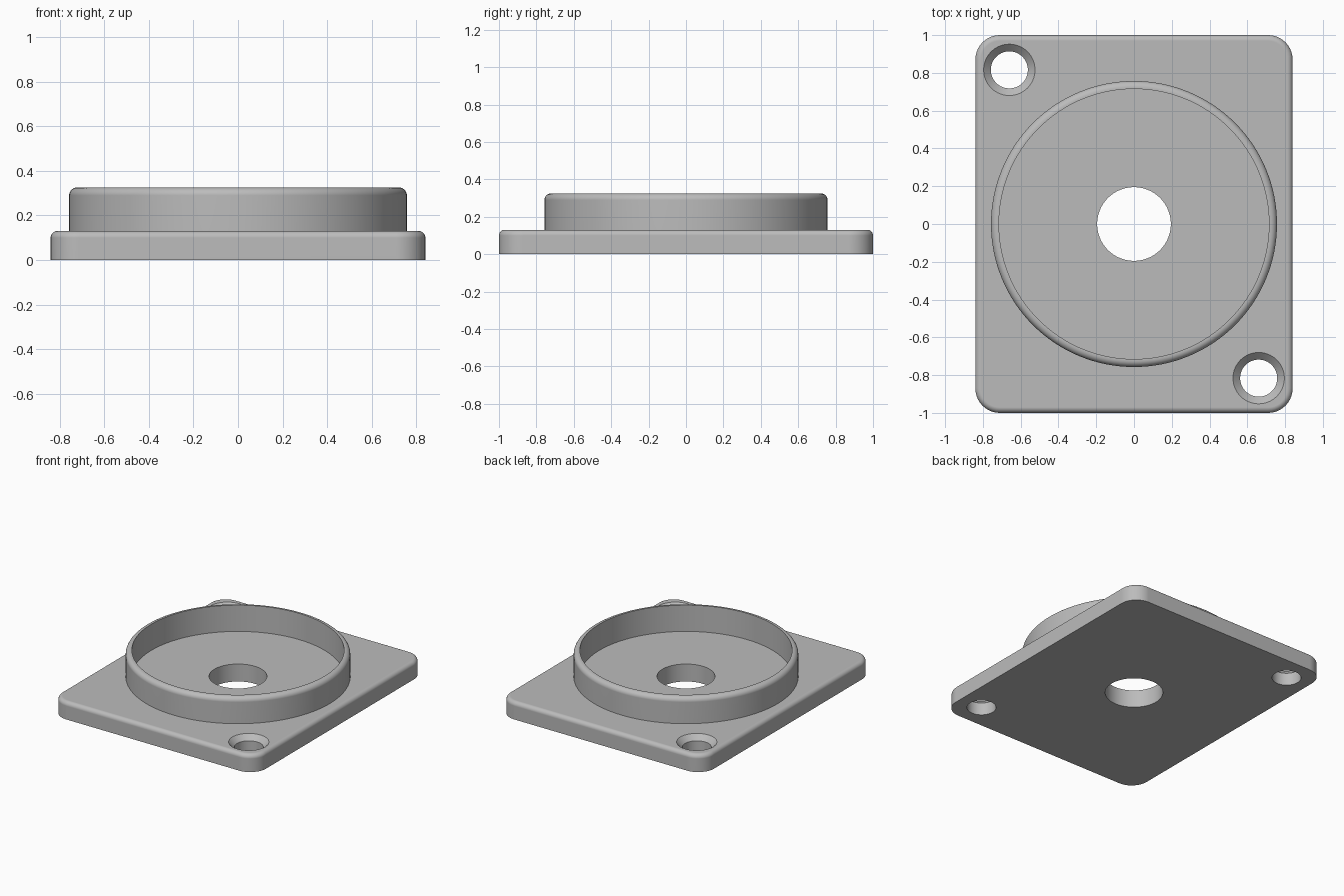
import bpy, bmesh
from math import sin, cos, pi

if "Cube" in bpy.data.objects:
    bpy.data.objects.remove(bpy.data.objects["Cube"])

grey = bpy.data.materials.new("plain grey")
grey.use_nodes = True
grey.diffuse_color = (0.5, 0.5, 0.5, 1)
grey.node_tree.nodes["Principled BSDF"].inputs["Base Color"].default_value = (0.5, 0.5, 0.5, 1)

HALF_X, HALF_Y, PLATE_TOP = 0.84, 1.0, 0.13
CORNER, FILLET = 0.13, 0.03
RING_OUT, RING_IN, RING_TOP = 0.757, 0.715, 0.325


def loft(name, loops, caps=True):
    """Skin a stack of equal-length loops, listed from bottom to top."""
    bm = bmesh.new()
    rows = [[bm.verts.new(p) for p in loop] for loop in loops]
    n = len(rows[0])
    for low, high in zip(rows, rows[1:]):
        for i in range(n):
            j = (i + 1) % n
            bm.faces.new((low[i], low[j], high[j], high[i]))
    if caps:
        bm.faces.new(rows[0][::-1])
        bm.faces.new(rows[-1])
    mesh = bpy.data.meshes.new(name)
    bm.to_mesh(mesh)
    bm.free()
    obj = bpy.data.objects.new(name, mesh)
    bpy.context.collection.objects.link(obj)
    mesh.materials.append(grey)
    return obj


def circle(r, z, x=0, y=0, n=96):
    return [(x + r * cos(2 * pi * i / n), y + r * sin(2 * pi * i / n), z) for i in range(n)]


def rounded_rectangle(inset, z, steps=10):
    points = []
    for k, (sx, sy) in enumerate([(1, 1), (-1, 1), (-1, -1), (1, -1)]):
        for i in range(steps + 1):
            a = (k + i / steps) * pi / 2
            points.append((sx * (HALF_X - CORNER) + (CORNER - inset) * cos(a),
                           sy * (HALF_Y - CORNER) + (CORNER - inset) * sin(a), z))
    return points


def fillet(r, top, steps=8):
    """Inset and height pairs of a quarter-round edge."""
    return [(r * (1 - cos(i / steps * pi / 2)), top - r * (1 - sin(i / steps * pi / 2)))
            for i in range(steps + 1)]


def activate(obj):
    bpy.ops.object.select_all(action='DESELECT')
    obj.select_set(True)
    bpy.context.view_layer.objects.active = obj


def cut(obj, cutter):
    mod = obj.modifiers.new("hole", 'BOOLEAN')
    mod.operation, mod.solver, mod.object = 'DIFFERENCE', 'EXACT', cutter
    activate(obj)
    bpy.ops.object.modifier_apply(modifier=mod.name)
    bpy.data.objects.remove(cutter)


# Base plate with rounded corners and a rounded top edge
plate = loft("base_plate", [rounded_rectangle(0, 0)]
             + [rounded_rectangle(d, z) for d, z in fillet(FILLET, PLATE_TOP)])

# Central through hole
cut(plate, loft("centre_cutter", [circle(0.195, -0.1), circle(0.195, 0.3)]))

# Two countersunk screw holes in opposite corners
for s in (1, -1):
    profile = [(0.098, -0.1), (0.098, 0.092), (0.136, PLATE_TOP), (0.156, 0.15)]
    cut(plate, loft("screw_cutter", [circle(r, z, s * 0.66, -s * 0.816, 64) for r, z in profile]))

# Raised ring wall with a rounded outer rim
ring = loft("ring_wall", [circle(RING_OUT, PLATE_TOP, n=128)]
            + [circle(RING_OUT - d, z, n=128) for d, z in fillet(0.035, RING_TOP)]
            + [circle(RING_IN, RING_TOP, n=128), circle(RING_IN, PLATE_TOP, n=128)], caps=False)

# Smooth shading with crisp edges
for obj in (plate, ring):
    activate(obj)
    bpy.ops.object.shade_smooth_by_angle()
    mod = obj.modifiers.new("flat_face_normals", 'WEIGHTED_NORMAL')
    mod.keep_sharp = True
